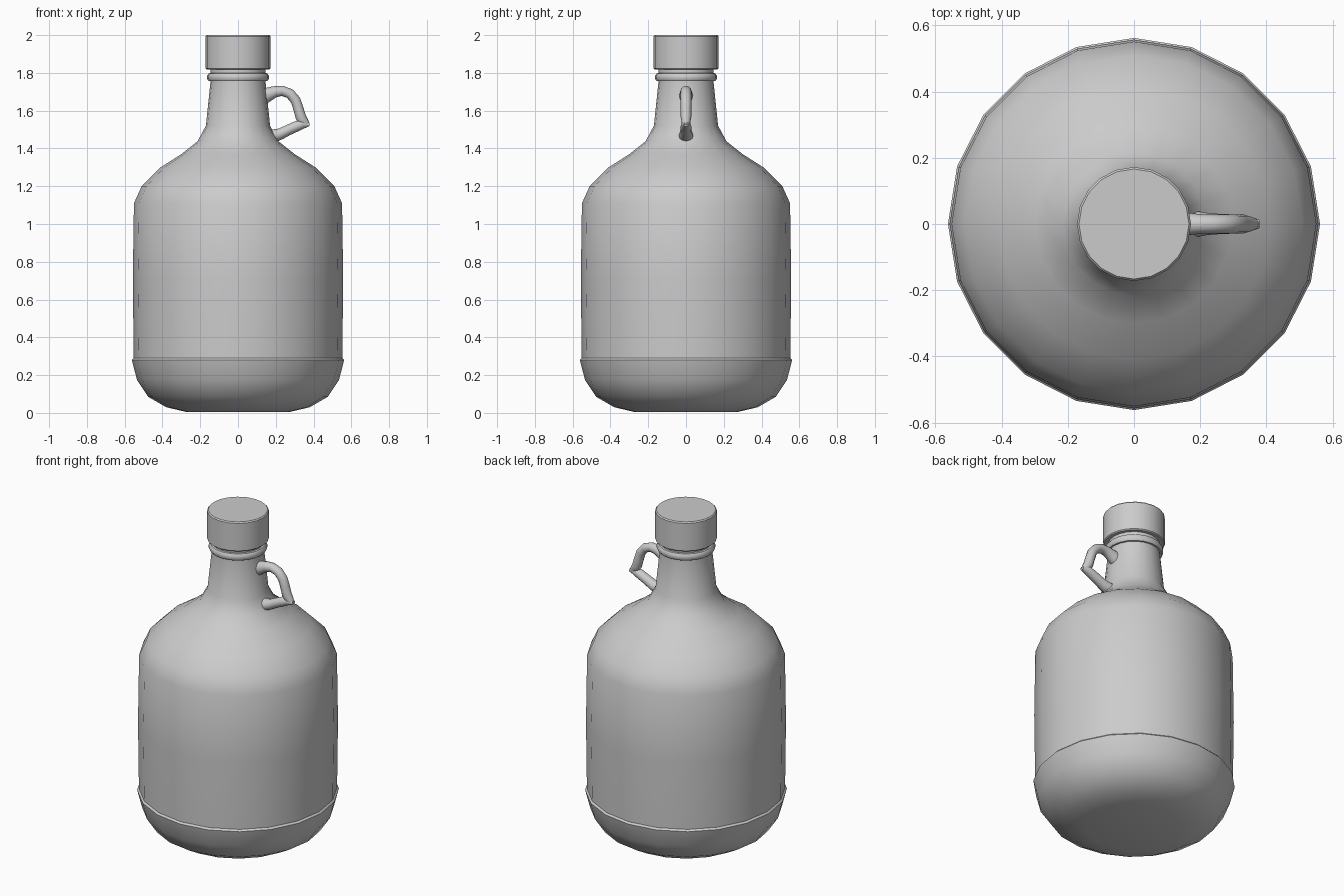
import bpy, bmesh, math
from mathutils import Vector

if "Cube" in bpy.data.objects:
    bpy.data.objects.remove(bpy.data.objects["Cube"])

SIDES = 20


def finish(name, bm, angle=35):
    bmesh.ops.recalc_face_normals(bm, faces=bm.faces)
    me = bpy.data.meshes.new(name)
    bm.to_mesh(me)
    bm.free()
    ob = bpy.data.objects.new(name, me)
    bpy.context.collection.objects.link(ob)
    bpy.ops.object.select_all(action='DESELECT')
    ob.select_set(True)
    bpy.context.view_layer.objects.active = ob
    bpy.ops.object.shade_smooth_by_angle(angle=math.radians(angle))
    return ob


def skin(bm, rings):
    n = len(rings[0])
    for a, b in zip(rings, rings[1:]):
        for i in range(n):
            j = (i + 1) % n
            bm.faces.new((a[i], a[j], b[j], b[i]))
    bm.faces.new(rings[0][::-1])
    bm.faces.new(rings[-1])


def lathe(name, profile):
    bm = bmesh.new()
    rings = []
    for r, z in profile:
        rings.append([bm.verts.new((r * math.cos(math.tau * i / SIDES),
                                    r * math.sin(math.tau * i / SIDES), z))
                      for i in range(SIDES)])
    skin(bm, rings)
    return finish(name, bm)


def tube(name, path, sides=12):
    # path of (x, z, radius in plane, radius in y)
    bm = bmesh.new()
    pts = [Vector((p[0], 0, p[1])) for p in path]
    rings = []
    for k, p in enumerate(pts):
        t = (pts[min(k + 1, len(pts) - 1)] - pts[max(k - 1, 0)]).normalized()
        n = Vector((-t.z, 0, t.x))
        rings.append([bm.verts.new(p + n * path[k][2] * math.cos(math.tau * i / sides)
                                   + Vector((0, path[k][3] * math.sin(math.tau * i / sides), 0)))
                      for i in range(sides)])
    skin(bm, rings)
    return finish(name, bm, 50)


# Jug body: rounded base, small ledge, straight wall, shoulder and neck
lathe("jug_body", [
    (0.27, 0.004), (0.38, 0.03), (0.475, 0.085), (0.535, 0.175), (0.562, 0.28),
    (0.552, 0.29), (0.557, 0.70), (0.551, 1.11), (0.51, 1.20), (0.41, 1.30),
    (0.30, 1.37), (0.215, 1.437), (0.17, 1.52), (0.145, 1.76), (0.145, 1.83)])

# Rounded collar ring under the cap
lathe("neck_ring", [
    (0.14, 1.757), (0.156, 1.757), (0.163, 1.768), (0.163, 1.785),
    (0.155, 1.797), (0.14, 1.80)])

# Screw cap
lathe("cap", [
    (0.14, 1.82), (0.166, 1.818), (0.172, 1.824), (0.172, 1.993), (0.166, 2.0)])

# Loop handle: upper arc flowing down into the pointed tip
tube("handle_arc", [
    (0.13, 1.675, 0.045, 0.038), (0.165, 1.688, 0.036, 0.034), (0.195, 1.700, 0.030, 0.030),
    (0.235, 1.705, 0.027, 0.028), (0.275, 1.690, 0.027, 0.028), (0.305, 1.655, 0.027, 0.028),
    (0.320, 1.61, 0.027, 0.028), (0.333, 1.565, 0.028, 0.028), (0.352, 1.535, 0.026, 0.022),
    (0.376, 1.522, 0.008, 0.012)])

# Lower handle branch from the tip back to the neck
tube("handle_foot", [
    (0.378, 1.527, 0.010, 0.013), (0.345, 1.530, 0.025, 0.024), (0.305, 1.515, 0.028, 0.029),
    (0.265, 1.497, 0.028, 0.030), (0.225, 1.477, 0.030, 0.033), (0.195, 1.468, 0.034, 0.038),
    (0.15, 1.46, 0.042, 0.044)])
